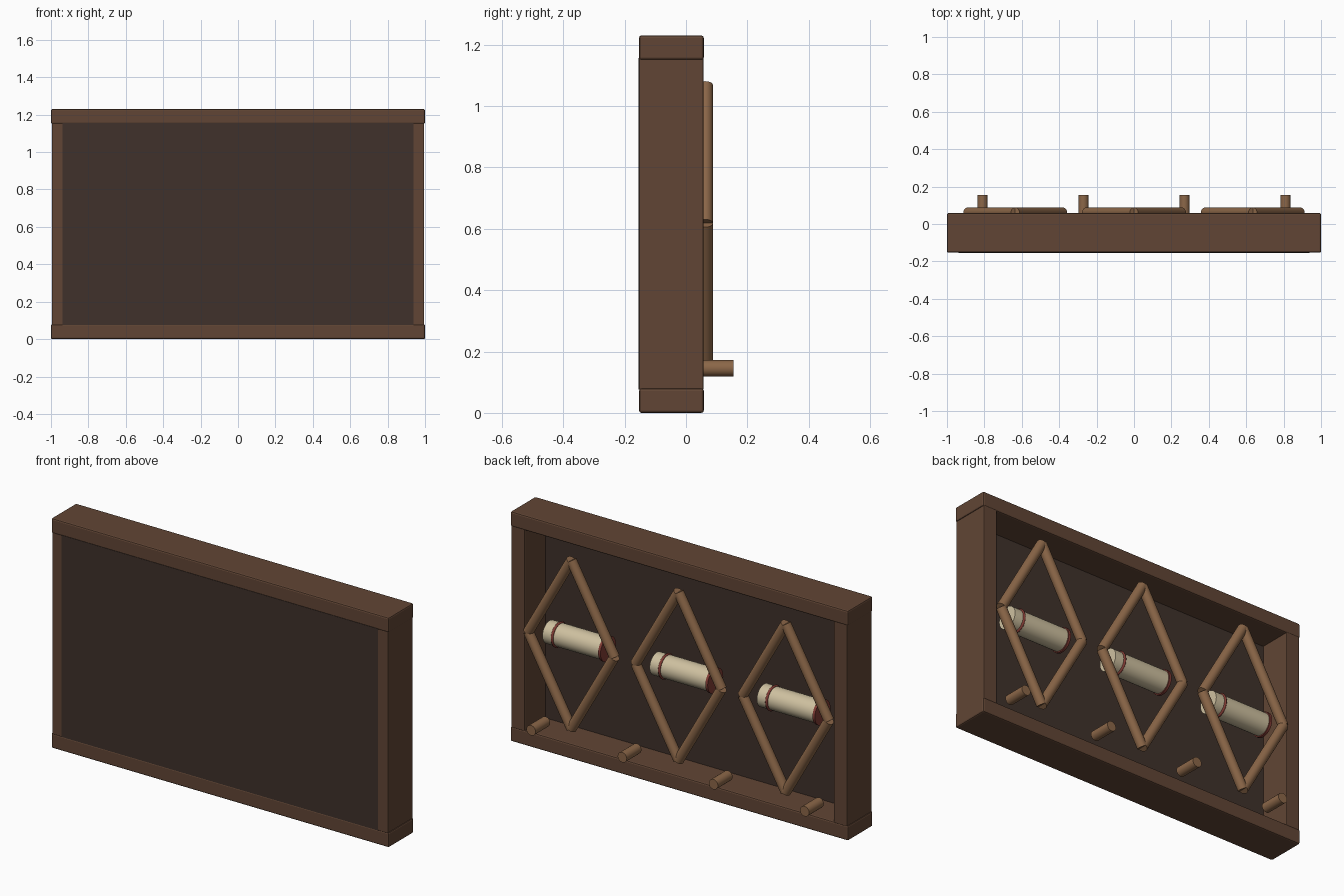
import bpy
import math
from mathutils import Vector

if "Cube" in bpy.data.objects:
    bpy.data.objects.remove(bpy.data.objects["Cube"])


def material(name, rgb):
    m = bpy.data.materials.new(name)
    m.diffuse_color = (*rgb, 1)
    m.use_nodes = True
    m.node_tree.nodes["Principled BSDF"].inputs["Base Color"].default_value = m.diffuse_color
    return m


WOOD = material("dark_wood", (0.12, 0.06, 0.035))
PANEL = material("panel_wood", (0.05, 0.031, 0.024))
ROD = material("light_wood", (0.26, 0.135, 0.065))
PAPER = material("parchment", (0.62, 0.53, 0.35))
RED = material("red_band", (0.22, 0.045, 0.035))


def box(name, lo, hi, mat, bevel=0.0):
    lo, hi = Vector(lo), Vector(hi)
    bpy.ops.mesh.primitive_cube_add(size=1, location=(lo + hi) / 2)
    o = bpy.context.object
    o.name = name
    o.scale = hi - lo
    bpy.ops.object.transform_apply(location=False, rotation=False, scale=True)
    o.data.materials.append(mat)
    if bevel:
        b = o.modifiers.new("bevel", 'BEVEL')
        b.width = bevel
        b.segments = 2
    return o


def rod(name, a, b, radius, mat, sides=20):
    a, b = Vector(a), Vector(b)
    d = b - a
    bpy.ops.mesh.primitive_cylinder_add(vertices=sides, radius=radius, depth=d.length,
                                        location=(a + b) / 2,
                                        rotation=d.to_track_quat('Z', 'Y').to_euler())
    o = bpy.context.object
    o.name = name
    o.data.materials.append(mat)
    bpy.ops.object.shade_smooth_by_angle(angle=math.radians(40))
    return o


FRONT, BACK = -0.153, 0.058

# frame rails and stiles
box("bottom_rail", (-1, FRONT, 0), (1, BACK, 0.08), WOOD, 0.008)
box("top_rail", (-1, FRONT, 1.15), (1, BACK, 1.23), WOOD, 0.008)
for side, s in (("left", -1), ("right", 1)):
    x0, x1 = sorted((s * 0.915, s * 0.995))
    box(side + "_stile", (x0, FRONT + 0.001, 0.075), (x1, BACK - 0.001, 1.155), WOOD, 0.004)

# backing panel
box("backing_panel", (-0.937, FRONT - 0.001, 0.076), (0.937, -0.118, 1.156), PANEL)

# three diamond lattices, each with a banded scroll
ZC, RY = 0.618, 0.062
for i, cx in enumerate((-0.635, 0, 0.635), 1):
    pts = [(cx + 0.255, RY, ZC), (cx, RY, ZC + 0.45),
           (cx - 0.255, RY, ZC), (cx, RY, ZC - 0.45)]
    for j in range(4):
        rod(f"diamond_{i}_bar_{j + 1}", pts[j], pts[(j + 1) % 4], 0.026, ROD)
    rod(f"scroll_{i}", (cx - 0.17, 0.005, ZC), (cx + 0.17, 0.005, ZC), 0.06, PAPER, 28)
    rod(f"scroll_end_band_{i}", (cx - 0.178, 0.005, ZC), (cx - 0.164, 0.005, ZC), 0.066, RED, 28)
    bpy.ops.mesh.primitive_torus_add(major_radius=0.06, minor_radius=0.007,
                                     major_segments=28, minor_segments=8,
                                     location=(cx + 0.112, 0.005, ZC),
                                     rotation=(0, math.pi / 2, 0))
    band = bpy.context.object
    band.name = f"scroll_band_{i}"
    band.data.materials.append(RED)
    bpy.ops.object.shade_smooth()

# pegs along the bottom
for i, x in enumerate((-0.81, -0.27, 0.27, 0.81), 1):
    rod(f"peg_{i}", (x, 0.03, 0.145), (x, 0.154, 0.145), 0.027, ROD)
